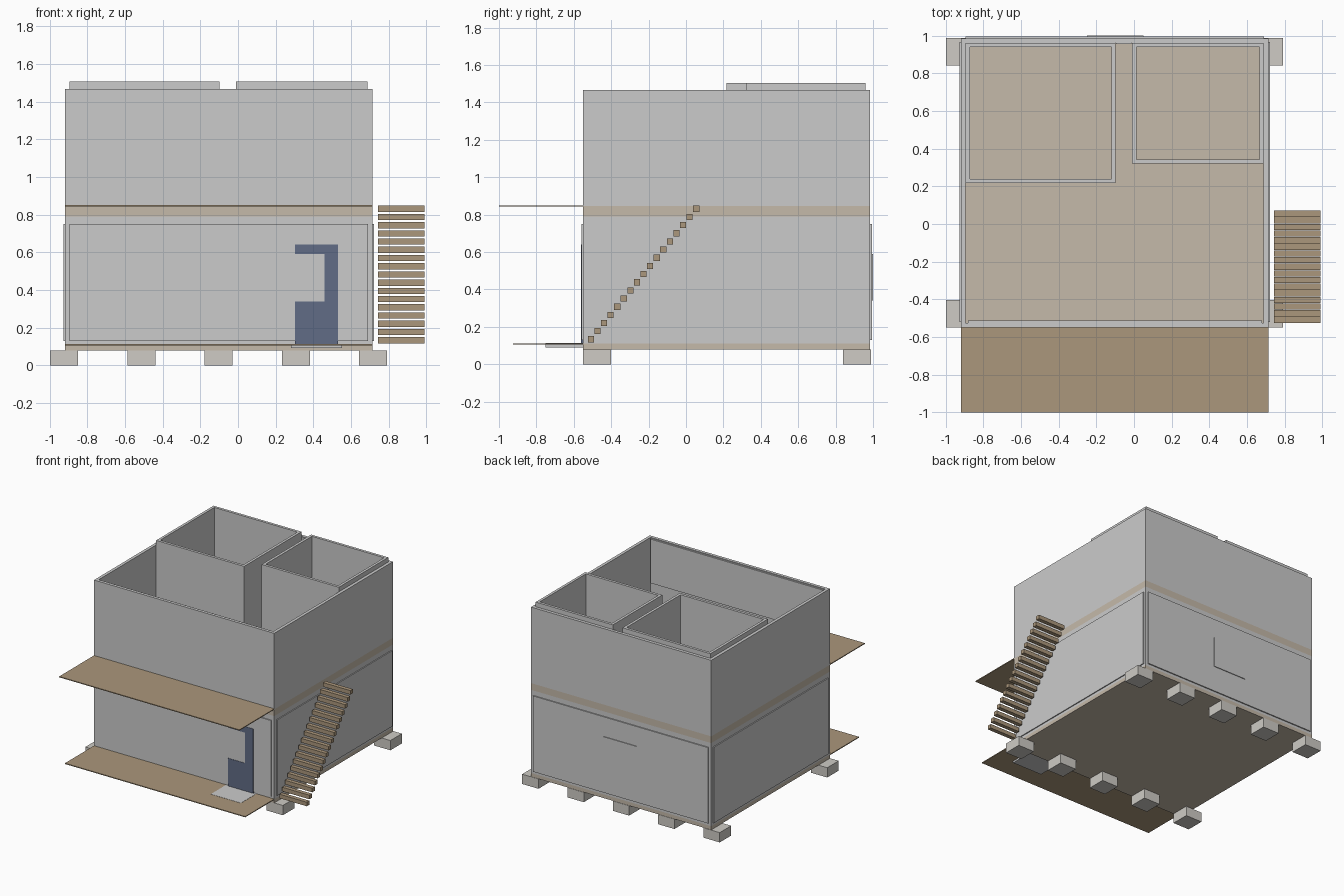
import bpy
import bmesh

if "Cube" in bpy.data.objects:
    bpy.data.objects.remove(bpy.data.objects["Cube"])


def material(name, rgb):
    m = bpy.data.materials.new(name)
    m.diffuse_color = (*rgb, 1)
    m.use_nodes = True
    m.node_tree.nodes["Principled BSDF"].inputs["Base Color"].default_value = m.diffuse_color
    return m


WOOD = material("wood", (0.41, 0.31, 0.20))
FLOOR = material("floor_beige", (0.56, 0.49, 0.40))
BLUE = material("door_blue", (0.12, 0.15, 0.24))
STONE = material("stone", (0.62, 0.60, 0.56))


def finish(name, bm, mat=None):
    bmesh.ops.recalc_face_normals(bm, faces=bm.faces[:])
    mesh = bpy.data.meshes.new(name)
    bm.to_mesh(mesh)
    bm.free()
    ob = bpy.data.objects.new(name, mesh)
    bpy.context.collection.objects.link(ob)
    if mat:
        mesh.materials.append(mat)
    return ob


def box(name, x, y, z, mat=None):
    bm = bmesh.new()
    bmesh.ops.create_cube(bm, size=1)
    for v in bm.verts:
        for i, (a, b) in enumerate((x, y, z)):
            v.co[i] = b if v.co[i] > 0 else a
    return finish(name, bm, mat)


def wall_ring(name, x, y, z, t):
    """Rectangular tube of wall thickness t, open at top and bottom."""
    bm = bmesh.new()
    loops = []
    for d, h in ((0, z[0]), (0, z[1]), (t, z[1]), (t, z[0])):
        loops.append([bm.verts.new((px, py, h)) for px, py in (
            (x[0] + d, y[0] + d), (x[1] - d, y[0] + d),
            (x[1] - d, y[1] - d), (x[0] + d, y[1] - d))])
    for k in range(4):
        a, b = loops[k], loops[(k + 1) % 4]
        for i in range(4):
            j = (i + 1) % 4
            bm.faces.new((a[i], a[j], b[j], b[i]))
    return finish(name, bm)


X, Y = (-0.918, 0.713), (-0.55, 0.985)

# Foundation blocks under the front and back edges
for row, y in (("front", -0.55), ("back", 0.84)):
    for i in range(5):
        x = -0.997 + i * 0.41
        box(f"foundation_{row}_{i + 1}", (x, x + 0.148), (y, y + 0.148), (0, 0.08), STONE)

# Two storeys: floors and outer walls
box("ground_floor", X, Y, (0.08, 0.11), FLOOR)
wall_ring("lower_walls", X, Y, (0.11, 0.79), 0.025)
box("upper_floor", X, Y, (0.79, 0.845), FLOOR)
wall_ring("upper_walls", X, Y, (0.845, 1.467), 0.025)

# Slightly raised cladding on the lower storey
PZ = (0.13, 0.75)
box("left_panel", (-0.927, -0.918), (-0.52, 0.965), PZ)
box("right_panel", (0.713, 0.721), (-0.52, 0.965), PZ)
box("front_panel", (-0.895, 0.69), (-0.558, -0.55), PZ)
box("back_panel", (-0.895, 0.69), (0.985, 0.994), PZ)
box("back_window", (-0.25, 0.05), (0.994, 1.0), (0.34, 0.59))

# Inner lining of the upper storey
box("front_lining", (-0.88, 0.68), (-0.525, -0.512), (1.1, 1.46))
box("back_lining", (-0.095, -0.012), (0.956, 0.96), (0.845, 1.46))

# Upper rooms rising just above the outer walls
RZ = (0.845, 1.505)
wall_ring("left_room", (-0.893, -0.097), (0.217, 0.96), RZ, 0.022)
wall_ring("right_room", (-0.01, 0.688), (0.32, 0.96), RZ, 0.022)

# Door, notched where the window overlaps it
bm = bmesh.new()
outline = [(0.303, 0.112), (0.53, 0.112), (0.53, 0.64), (0.303, 0.64),
           (0.303, 0.59), (0.458, 0.59), (0.458, 0.34), (0.303, 0.34)]
face = bm.faces.new([bm.verts.new((x, -0.55, z)) for x, z in outline])
ext = bmesh.ops.extrude_face_region(bm, geom=[face])["geom"]
bmesh.ops.translate(bm, vec=(0, -0.011, 0),
                    verts=[g for g in ext if isinstance(g, bmesh.types.BMVert)])
finish("front_door", bm, BLUE)

# Porch deck, balcony and door pad
box("porch_deck", X, (-0.925, -0.55), (0.105, 0.112), WOOD)
box("balcony_deck", X, (-1.0, -0.55), (0.843, 0.85), WOOD)
box("door_pad", (0.28, 0.553), (-0.752, -0.55), (0.091, 0.1135))

# Outside stair of floating treads
for i in range(17):
    y, z = -0.525 + i * 0.0352, 0.117 + i * 0.0436
    box(f"stair_tread_{i + 1}", (0.742, 0.99), (y, y + 0.033), (z, z + 0.033), WOOD)
